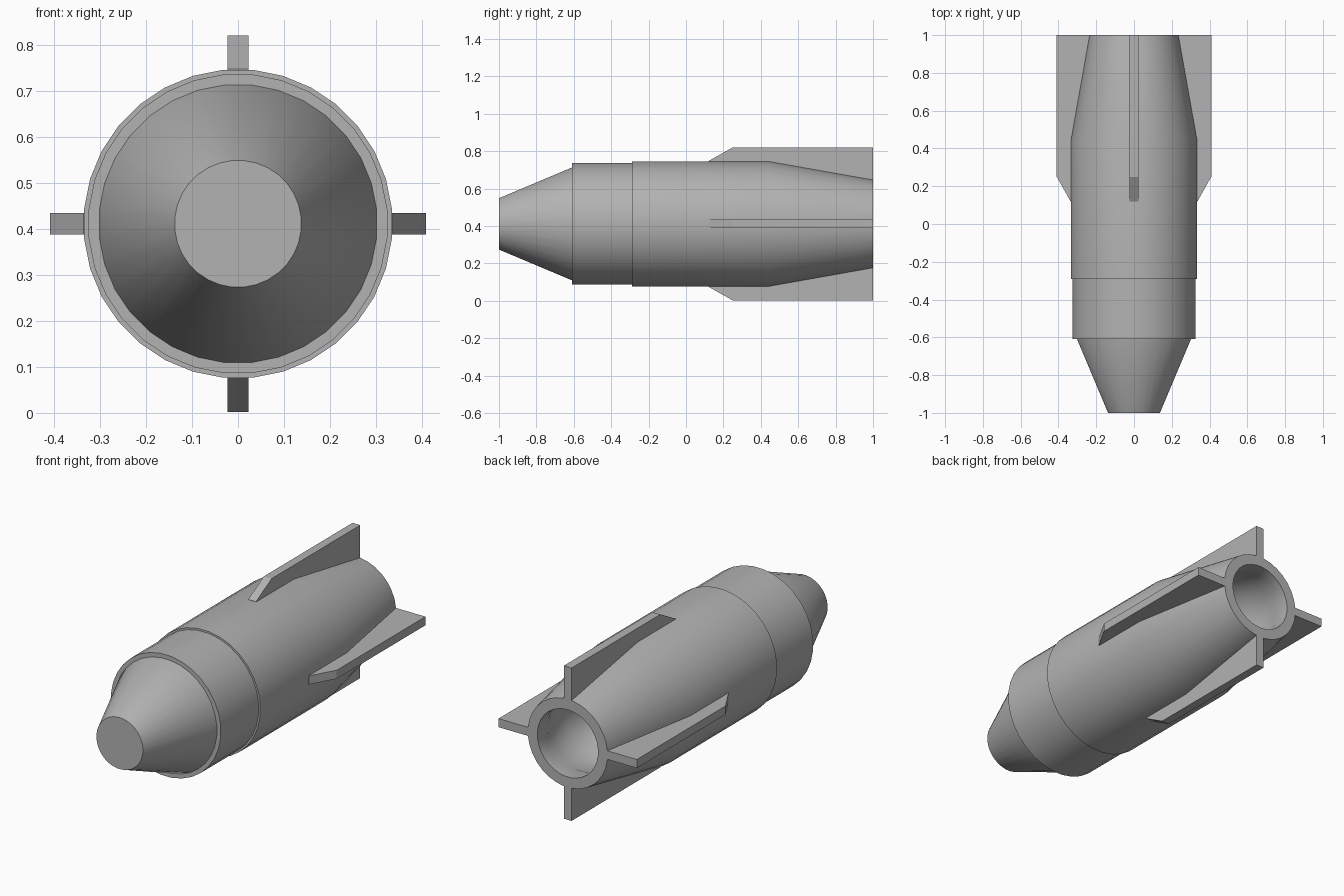
import bpy
import bmesh
from math import cos, sin, pi, radians

cube = bpy.data.objects.get("Cube")
if cube:
    bpy.data.objects.remove(cube, do_unlink=True)

AXIS_Z = 0.411
SIDES = 32

metal = bpy.data.materials.new("plain grey metal")
metal.use_nodes = True
GREY = (0.45, 0.45, 0.45, 1)
metal.diffuse_color = GREY
metal.node_tree.nodes["Principled BSDF"].inputs["Base Color"].default_value = GREY


def finish(name, bm, smooth):
    bmesh.ops.recalc_face_normals(bm, faces=bm.faces)
    mesh = bpy.data.meshes.new(name)
    bm.to_mesh(mesh)
    bm.free()
    obj = bpy.data.objects.new(name, mesh)
    bpy.context.collection.objects.link(obj)
    obj.location.z = AXIS_Z
    mesh.materials.append(metal)
    if smooth:
        bpy.ops.object.select_all(action="DESELECT")
        obj.select_set(True)
        bpy.context.view_layer.objects.active = obj
        bpy.ops.object.shade_smooth_by_angle(angle=radians(30))
    return obj


def lathe(name, profile):
    """Turn (radius, y, wave) points round the y axis, capping both ends."""
    bm = bmesh.new()
    rings = []
    for radius, y, wave in profile:
        ring = []
        for i in range(SIDES):
            a = 2 * pi * (i + 0.5) / SIDES
            ring.append(bm.verts.new((radius * cos(a), y + wave * cos(4 * a), radius * sin(a))))
        rings.append(ring)
    for a, b in zip(rings, rings[1:]):
        for i in range(SIDES):
            j = (i + 1) % SIDES
            bm.faces.new((a[i], a[j], b[j], b[i]))
    bm.faces.new(rings[0])
    bm.faces.new(rings[-1])
    return finish(name, bm, True)


# Blunt nose cone and the collar behind it
lathe("nose_cone", [(0.138, -1, 0), (0.303, -0.61, 0), (0.303, -0.58, 0)])
lathe("front_collar", [(0.326, -0.61, 0), (0.326, -0.27, 0)])

# Main casing with tapered tail, rear rim, scalloped lip and hollow chamber
lathe("main_casing", [
    (0.336, -0.29, 0), (0.336, 0.44, 0), (0.236, 1, 0),
    (0.18, 1, 0), (0.18, 0.93, -0.025), (0.20, 0.86, 0),
    (0.20, 0.72, 0), (0.17, 0.62, 0), (0.10, 0.56, 0), (0.03, 0.54, 0),
])

# Four tail fins, each a clipped plate
FIN = [(0.22, 1), (0.409, 1), (0.409, 0.25), (0.336, 0.12), (0.30, 0.12), (0.30, 0.5)]
for k, name in enumerate(("left_fin", "top_fin", "right_fin", "bottom_fin")):
    bm = bmesh.new()
    face = bm.faces.new([bm.verts.new((r, y, -0.023)) for r, y in FIN])
    new = bmesh.ops.extrude_face_region(bm, geom=[face])["geom"]
    bmesh.ops.translate(bm, vec=(0, 0, 0.046),
                        verts=[v for v in new if isinstance(v, bmesh.types.BMVert)])
    fin = finish(name, bm, False)
    fin.rotation_euler.y = -k * pi / 2
